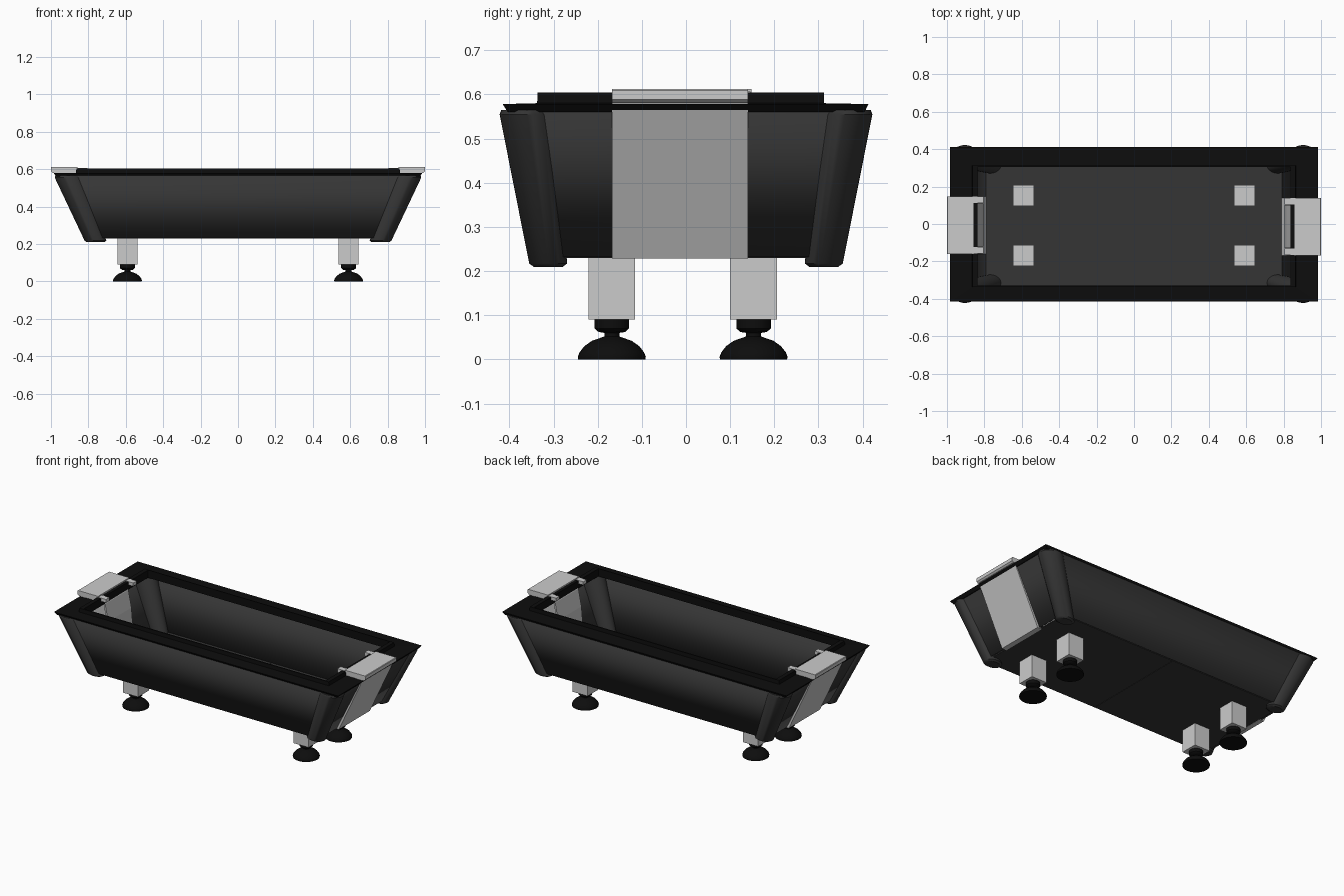
import bpy, bmesh, math

old = bpy.data.objects.get("Cube")
if old:
    bpy.data.objects.remove(old, do_unlink=True)


def material(name, value):
    m = bpy.data.materials.new(name)
    m.use_nodes = True
    colour = (value, value, value, 1)
    m.diffuse_color = colour
    bsdf = next(n for n in m.node_tree.nodes if n.type == 'BSDF_PRINCIPLED')
    bsdf.inputs["Base Color"].default_value = colour
    bsdf.inputs["Roughness"].default_value = 0.6
    return m


CHARCOAL = material("charcoal", 0.036)
BLACK = material("black", 0.004)
SILVER = material("silver", 0.6)


def loft(name, rings, mat, cap=True, closed=False, smooth=True):
    """Bridge rings of equal length; cap the ends or join last to first."""
    bm = bmesh.new()
    loops = [[bm.verts.new(p) for p in ring] for ring in rings]
    n = len(loops[0])
    pairs = list(zip(loops, loops[1:]))
    if closed:
        pairs.append((loops[-1], loops[0]))
    for a, b in pairs:
        for i in range(n):
            j = (i + 1) % n
            bm.faces.new((a[i], a[j], b[j], b[i]))
    if cap and not closed:
        bm.faces.new(loops[0][::-1])
        bm.faces.new(loops[-1])
    bmesh.ops.recalc_face_normals(bm, faces=bm.faces)
    mesh = bpy.data.meshes.new(name)
    bm.to_mesh(mesh)
    bm.free()
    mesh.materials.append(mat)
    ob = bpy.data.objects.new(name, mesh)
    bpy.context.collection.objects.link(ob)
    if smooth:
        bpy.ops.object.select_all(action='DESELECT')
        ob.select_set(True)
        bpy.context.view_layer.objects.active = ob
        bpy.ops.object.shade_smooth_by_angle(angle=math.radians(35))
    return ob


def rect(x0, x1, y0, y1, z):
    return [(x0, y0, z), (x1, y0, z), (x1, y1, z), (x0, y1, z)]


def box(name, x, y, z, mat):
    return loft(name, [rect(*x, *y, z[0]), rect(*x, *y, z[1])], mat, smooth=False)


def ellipse(cx, cy, rx, ry, z, n=32):
    return [(cx + rx * math.cos(2 * math.pi * i / n),
             cy + ry * math.sin(2 * math.pi * i / n), z) for i in range(n)]


def rounded(hx, hy, r, z, steps=8):
    """Rounded rectangle ring."""
    pts = []
    for k, (sx, sy) in enumerate(((1, 1), (-1, 1), (-1, -1), (1, -1))):
        for i in range(steps + 1):
            a = math.pi / 2 * (k + i / steps)
            pts.append((sx * (hx - r) + r * math.cos(a),
                        sy * (hy - r) + r * math.sin(a), z))
    return pts


def prism(name, profile, y0, y1, mat):
    """Extrude an x-z profile along y."""
    return loft(name, [[(x, y, z) for x, z in profile] for y in (y0, y1)], mat, smooth=False)


# Tapered side walls
walls = loft("side_walls", [rounded(0.802, 0.343, 0.06, 0.232),
                            rounded(0.968, 0.408, 0.08, 0.565)], CHARCOAL, cap=False)
shell = walls.modifiers.new("thickness", 'SOLIDIFY')
shell.thickness = 0.012
shell.offset = -1

# Floor in two halves
for side, s in (("left", 1), ("right", -1)):
    box("floor_" + side, sorted((s * 0.001, s * 0.79)), (-0.335, 0.335),
        (0.230, 0.237), CHARCOAL)

# Leaning rounded corner posts
for sx in (-1, 1):
    for sy in (-1, 1):
        name = ("front" if sy < 0 else "back") + ("_left" if sx > 0 else "_right")
        loft("corner_post_" + name, [
            ellipse(sx * 0.762, sy * 0.312, 0.046, 0.032, 0.209),
            ellipse(sx * 0.762, sy * 0.312, 0.058, 0.043, 0.217),
            ellipse(sx * 0.904, sy * 0.360, 0.076, 0.062, 0.555),
            ellipse(sx * 0.906, sy * 0.360, 0.072, 0.058, 0.565)], CHARCOAL)

# Top rail with a raised lip round the opening
loft("top_rail", [
    rect(-0.970, 0.970, -0.404, 0.404, 0.560),
    rect(-0.985, 0.985, -0.415, 0.413, 0.578),
    rect(-0.866, 0.866, -0.337, 0.313, 0.580),
    rect(-0.864, 0.864, -0.336, 0.312, 0.604),
    rect(-0.838, 0.838, -0.329, 0.306, 0.604),
    rect(-0.838, 0.838, -0.329, 0.306, 0.556)], BLACK, closed=True, smooth=False)

# End brackets: outer plate, cap over the rail, inner flap and two small arms
plate = [(0.785, 0.228), (0.816, 0.228), (0.984, 0.586), (0.950, 0.586)]
cap = [(0.858, 0.580), (0.990, 0.580), (1.0, 0.588), (1.0, 0.609), (0.997, 0.612), (0.858, 0.612)]
flap = [(0.872, 0.605), (0.858, 0.605), (0.836, 0.555), (0.815, 0.45),
        (0.805, 0.33), (0.815, 0.33), (0.826, 0.45), (0.846, 0.55)]
for side, s, mid in (("left", 1, -0.014), ("right", -1, -0.006)):
    def mirrored(profile):
        return [(s * x, z) for x, z in profile]
    lo, hi = mid - 0.154, mid + 0.154
    prism("end_plate_" + side, mirrored(plate), lo, hi, SILVER)
    prism("end_cap_" + side, mirrored(cap), lo, hi, SILVER)
    prism("inner_flap_" + side, mirrored(flap), mid - 0.115, mid + 0.115, SILVER)
    for t in (-1, 1):
        y = mid + t * 0.135
        box("cap_arm_" + side + ("_back" if t > 0 else "_front"),
            sorted((s * 0.805, s * 0.86)), (y - 0.017, y + 0.017), (0.585, 0.606), SILVER)

# Square legs on domed levelling feet
foot = [(0.076, 0.0), (0.077, 0.006), (0.073, 0.016), (0.062, 0.030), (0.045, 0.042),
        (0.025, 0.049), (0.017, 0.052), (0.017, 0.060), (0.030, 0.062),
        (0.039, 0.070), (0.039, 0.091)]
for sx in (-1, 1):
    for y in (-0.168, 0.153):
        x = sx * 0.591
        name = ("front" if y < 0 else "back") + ("_left" if sx > 0 else "_right")
        box("leg_" + name, (x - 0.053, x + 0.053), (y - 0.053, y + 0.053),
            (0.090, 0.241), SILVER)
        loft("foot_" + name, [ellipse(x, y, r, r, z) for r, z in foot], BLACK)
